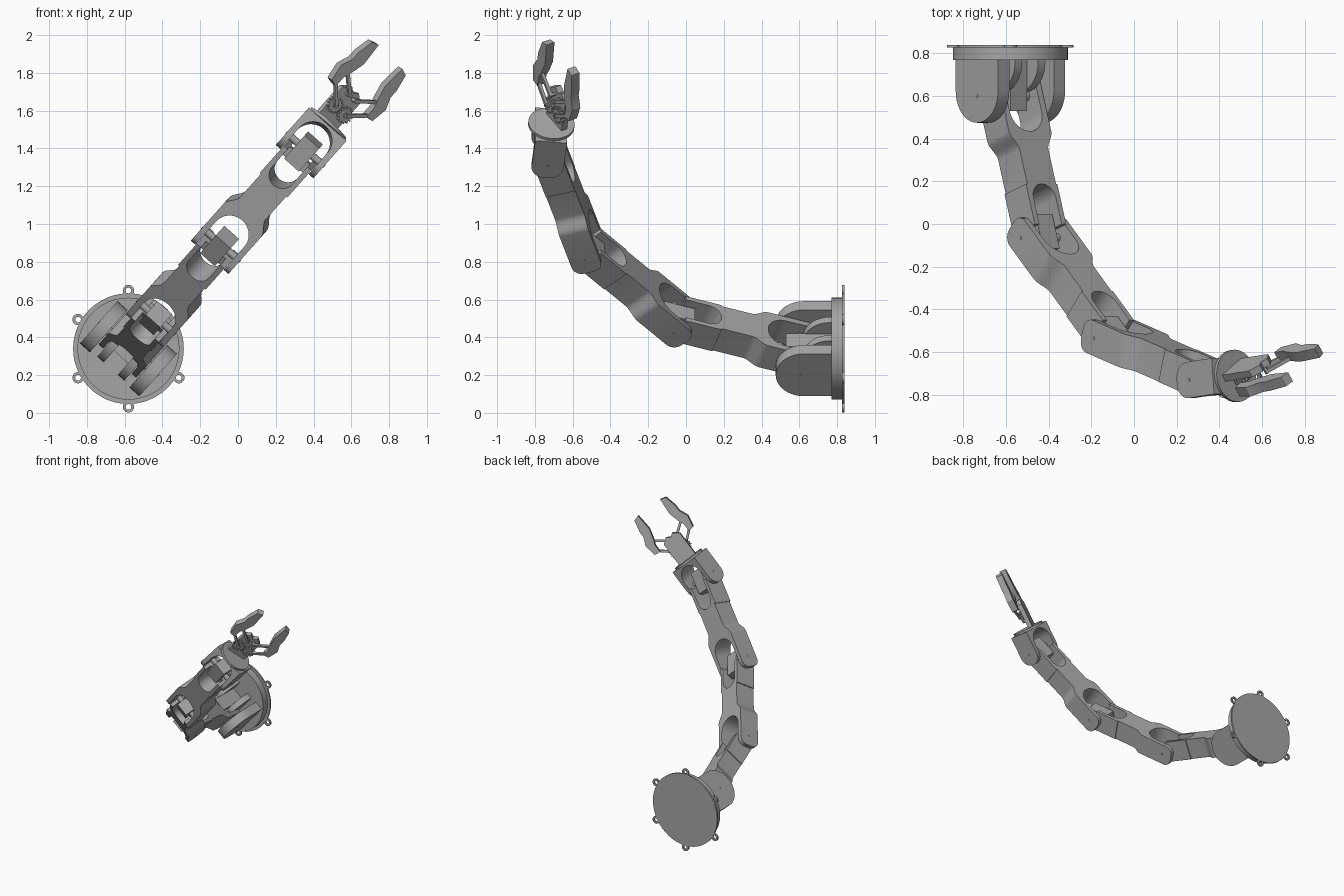
import bpy, bmesh
from math import sin, cos, pi, radians
from mathutils import Vector, Matrix

if "Cube" in bpy.data.objects:
    bpy.data.objects.remove(bpy.data.objects["Cube"])

grey = bpy.data.materials.new("satin_grey")
grey.use_nodes = True
grey.diffuse_color = (0.38, 0.38, 0.38, 1)
grey.node_tree.nodes["Principled BSDF"].inputs["Base Color"].default_value = grey.diffuse_color

# Main directions: the arm bends in the plane of BACK and SIDE, HINGE is the joint axis
BACK = Vector((0, 1, 0))
SIDE = Vector((0.664, 0, 0.748)).normalized()
HINGE = SIDE.cross(BACK) * -1


def frame(origin, ex, ey):
    ez = ex.cross(ey)
    m = Matrix((ex, ey, ez)).transposed().to_4x4()
    m.translation = origin
    return m


def finish(name, bm, matrix):
    bmesh.ops.recalc_face_normals(bm, faces=bm.faces)
    me = bpy.data.meshes.new(name)
    bm.to_mesh(me)
    bm.free()
    me.materials.append(grey)
    ob = bpy.data.objects.new(name, me)
    ob.matrix_world = matrix
    bpy.context.collection.objects.link(ob)
    bpy.ops.object.select_all(action='DESELECT')
    ob.select_set(True)
    bpy.context.view_layer.objects.active = ob
    bpy.ops.object.shade_smooth_by_angle(angle=radians(30))
    return ob


def prism(name, pts, lo, hi, matrix, round_end=0):
    """Outline in local x, y pushed along local z; round_end softens the lowest-x corners."""
    bm = bmesh.new()
    face = bm.faces.new([bm.verts.new((x, y, lo)) for x, y in pts])
    ext = bmesh.ops.extrude_face_region(bm, geom=[face])
    bmesh.ops.translate(bm, vec=(0, 0, hi - lo),
                        verts=[g for g in ext["geom"] if isinstance(g, bmesh.types.BMVert)])
    if round_end:
        x0 = min(x for x, y in pts) + 1e-4
        edges = [e for e in bm.edges if all(v.co.x < x0 for v in e.verts)
                 and abs(e.verts[0].co.z - e.verts[1].co.z) < 1e-5]
        bmesh.ops.bevel(bm, geom=edges, offset=round_end, segments=6, profile=0.5, affect='EDGES')
    return finish(name, bm, matrix)


def arc(cx, cy, r, a0, a1, n=16):
    return [(cx + r * cos(radians(a0 + (a1 - a0) * i / n)),
             cy + r * sin(radians(a0 + (a1 - a0) * i / n))) for i in range(n + 1)]


def disc(name, cx, cy, r, lo, hi, matrix, n=32):
    return prism(name, arc(cx, cy, r, 0, 360 - 360 / n, n - 1), lo, hi, matrix)


def rect(x0, x1, y0, y1):
    return [(x0, y0), (x1, y0), (x1, y1), (x0, y1)]


def ring(name, cx, cy, r_in, r_out, lo, hi, matrix):
    bm = bmesh.new()
    face = bm.faces.new([bm.verts.new((cx + x, cy, z)) for x, z in
                         ((r_in, lo), (r_out, lo), (r_out, hi), (r_in, hi))])
    bmesh.ops.spin(bm, geom=[face], cent=(cx, cy, 0), axis=(0, 0, 1),
                   angle=2 * pi, steps=20, use_duplicate=False)
    bmesh.ops.remove_doubles(bm, verts=bm.verts, dist=1e-5)
    inner = [f for f in bm.faces if abs(f.calc_center_median().y - cy) < 1e-5 and abs(f.normal.y) > 0.99]
    bmesh.ops.delete(bm, geom=inner, context='FACES_ONLY')
    return finish(name, bm, matrix)


# Base: drum, flange and six screw ears
base_at = Vector((-0.58, 0.84, 0.34))
base = frame(base_at, Vector((1, 0, 0)), Vector((0, 0, 1)))
disc("base_flange", 0, 0, 0.293, 0, 0.013, base, 48)
disc("base_drum", 0, 0, 0.27, 0.012, 0.07, base, 48)
for i in range(6):
    a = radians(30 + 60 * i)
    ring("screw_ear", 0.308 * cos(a), 0.308 * sin(a), 0.015, 0.03, 0, 0.013, base)

# Shoulder brackets, inner lobes and shoulder motor
shoulder = frame(base_at, -BACK, SIDE)
for s in (-1, 1):
    lo, hi = sorted((s * 0.14, s * 0.21))
    prism("shoulder_bracket", [(0.06, -0.15)] + arc(0.215, 0, 0.15, -90, 90, 20) + [(0.06, 0.15)],
          lo, hi, shoulder)
    disc("shoulder_pin", 0.24, 0, 0.008, s * 0.2, s * 0.212, shoulder, 12)
    lo, hi = sorted((s * 0.05, s * 0.095))
    prism("shoulder_lobe", [(0.06, -0.14)] + arc(0.08, 0, 0.14, -90, 90, 20) + [(0.06, 0.14)],
          lo, hi, shoulder)
prism("shoulder_motor", rect(0.06, 0.31, -0.06, 0.06), -0.052, 0.052, shoulder)
disc("shoulder_shaft", 0.24, 0, 0.025, -0.15, 0.15, shoulder, 16)


def joint_pins(m):
    across = m @ Matrix.Rotation(radians(90), 4, 'X')
    for s in (-1, 1):
        disc("joint_pin", 0, 0, 0.008, s * 0.13, s * 0.136, across, 12)


def mirrored(half):
    return half + [(x, -y) for x, y in reversed(half)]


# Arm links: wide fork at the near end, slim waist, motor cradle at the far end
LENGTH = 0.70
taper = [(0.2 + 0.09 * t / 8, 0.1115 + 0.0215 * cos(pi * t / 8)) for t in range(9)]
link_half = (arc(0.1, 0, 0.1, 0, 90, 10) + [(-0.085, 0.1), (-0.085, 0.133)] + taper
             + [(0.46, 0.09), (0.46, 0.098), (0.66, 0.098), (0.66, 0.07)]
             + arc(0.53, 0, 0.07, 90, 180, 10))
link_half = link_half[1:-1]
far_tip, near_tip = (0.46, 0), (0.2, 0)
joint = base_at - BACK * 0.24
for name, angle in (("lower", 18.4), ("middle", 47.6), ("upper", 73.8)):
    a = radians(angle)
    along = SIDE * sin(a) - BACK * cos(a)
    m = frame(joint, along, HINGE)
    # the waist is solid between the two notches
    outline = [near_tip] + link_half + [far_tip] + [(x, -y) for x, y in reversed(link_half)]
    prism(name + "_link", outline, -0.08, 0.08, m, 0.055)
    prism(name + "_motor", rect(0.6, 0.77, -0.052, 0.052), -0.05, 0.05, m)
    across = m @ Matrix.Rotation(radians(90), 4, 'X')
    disc(name + "_shaft", LENGTH, 0, 0.02, -0.11, 0.11, across, 16)
    prism(name + "_motor_mount", rect(0.6, 0.66, -0.08, 0.08), -0.015, 0.015, m)
    joint_pins(m)
    joint = joint + along * LENGTH

# Wrist fork and turning disc
a = radians(96)
along = SIDE * sin(a) - BACK * cos(a)
m = frame(joint, along, HINGE)
wrist_half = arc(0.055, 0, 0.1, 0, 90, 10)[1:] + [(-0.085, 0.1), (-0.085, 0.133), (0.172, 0.133)]
prism("wrist_fork", [(0.155, 0)] + mirrored(wrist_half), -0.085, 0.085, m, 0.075)
joint_pins(m)
grip_at = joint + along * 0.18
disc("wrist_disc", 0, 0, 0.123, -0.01, 0.008, frame(grip_at, HINGE, along.cross(HINGE)), 40)

# Gripper, rolled about its own axis
lean = along.cross(HINGE)
if lean.dot(BACK) < 0:
    lean = -lean
spread = HINGE * cos(radians(32)) + lean * sin(radians(32))
g = frame(grip_at, along, spread)
prism("palm", [(0, -0.075), (0.2, -0.075), (0.235, -0.03), (0.215, 0),
               (0.235, 0.03), (0.2, 0.075), (0, 0.075)], 0.015, 0.05, g)


def bar(name, p, q, w, lo, hi):
    p, q = Vector(p), Vector(q)
    d = (q - p).normalized()
    n = Vector((-d.y, d.x)) * w
    prism(name, [tuple(v) for v in (p - n, q - n, q + n, p + n)], lo, hi, g)


finger = [(0.172, 0.135), (0.178, 0.18), (0.27, 0.197), (0.335, 0.168), (0.385, 0.168),
          (0.475, 0.147), (0.488, 0.105), (0.36, 0.095), (0.275, 0.118), (0.235, 0.135)]
gear = [(r * cos(2 * pi * (k + o) / 14), r * sin(2 * pi * (k + o) / 14))
        for k in range(14) for r, o in ((0.037, 0), (0.037, 0.5), (0.046, 0.6), (0.046, 0.9))]
for s, side in ((1, "left"), (-1, "right")):
    prism(side + "_finger", [(x, s * y) for x, y in finger], -0.025, 0.025, g)
    prism(side + "_gear", [(0.1 + x, s * 0.045 + y) for x, y in gear], -0.006, 0.016, g)
    disc(side + "_gear_hub", 0.1, s * 0.045, 0.015, -0.015, 0, g, 12)
    bar(side + "_drive_rod", (0.1, s * 0.045), (0.195, s * 0.158), 0.009, -0.022, -0.004)
    bar(side + "_guide_rod", (0.19, s * 0.025), (0.275, s * 0.14), 0.009, -0.022, -0.004)
    disc(side + "_guide_post", 0.19, s * 0.025, 0.011, -0.024, 0.02, g, 12)
